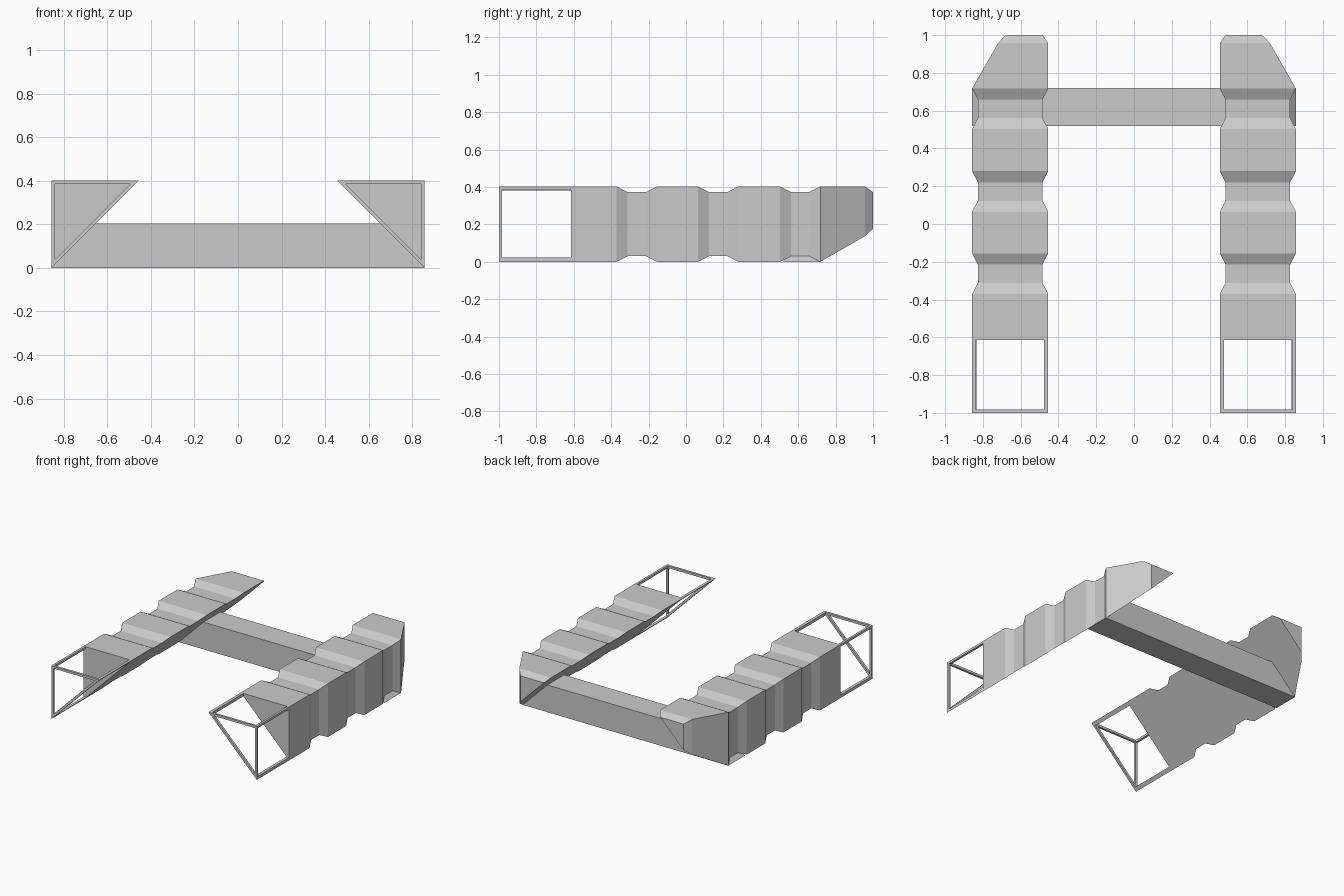
import bpy, bmesh

if "Cube" in bpy.data.objects:
    bpy.data.objects.remove(bpy.data.objects["Cube"])

X, H = 0.857, 0.403   # outer side, top height; slanted face lies on x + z = X


def loft(bm, rings):
    """Skin a list of equal-length vertex rings and cap both ends."""
    vs = [[bm.verts.new(p) for p in r] for r in rings]
    n = len(vs[0])
    for a, b in zip(vs, vs[1:]):
        for i in range(n):
            j = (i + 1) % n
            bm.faces.new((a[i], a[j], b[j], b[i]))
    bm.faces.new(vs[0][::-1])
    bm.faces.new(vs[-1])


def prism(bm, profile, y0, y1):
    loft(bm, [[(x, y, z) for x, z in profile] for y in (y0, y1)])


def finish(bm, name, mirror=False):
    bmesh.ops.recalc_face_normals(bm, faces=bm.faces)
    me = bpy.data.meshes.new(name)
    bm.to_mesh(me)
    bm.free()
    ob = bpy.data.objects.new(name, me)
    bpy.context.collection.objects.link(ob)
    if mirror:
        m = ob.modifiers.new("mirror", 'MIRROR')
        m.use_bisect_axis[0] = False
        m.use_mirror_merge = False
    return ob


def section(y, xo, zt):
    return [(xo, y, zt), (X - zt, y, zt), (xo, y, X - xo)]


# Ribbed triangular pods with a tapered nose
stations = [(-0.615, X, H)]
for c in (-0.263, 0.172, 0.61):
    for dy, d in ((-0.108, 0), (-0.049, 0.03), (0.049, 0.03), (0.108, 0)):
        stations.append((c + dy, X - d, H - d))
stations += [(0.957, 0.72, H), (1.0, 0.68, H - 0.03)]
bm = bmesh.new()
loft(bm, [section(*s) for s in stations])
finish(bm, "ribbed_pod", True)

# Open strut frame at the front of each pod
t = 0.017
outer = [(X, H), (X - H, H), (X, 0)]
inner = [(X - t, H - t), (X - H + 2.414 * t, H - t), (X - t, 2.414 * t)]
bm = bmesh.new()
for i in range(3):
    j = (i + 1) % 3
    prism(bm, [outer[i], outer[j], inner[j], inner[i]], -1.0, -0.983)
k = 0.022
struts = [
    [(X, H), (X - t, H), (X - t, H - t), (X, H - t)],
    [(X - H, H), (X - H + k, H), (X - H + k, H - k)],
    [(X, 0), (X, k), (X - k, k)],
]
for s in struts:
    prism(bm, s, -0.983, -0.61)
finish(bm, "front_frame", True)

# Cross beam, ends mitred against the slanted pod faces
bm = bmesh.new()
prism(bm, [(-X, 0), (X, 0), (X - 0.205, 0.205), (0.205 - X, 0.205)], 0.52, 0.72)
finish(bm, "cross_beam")
